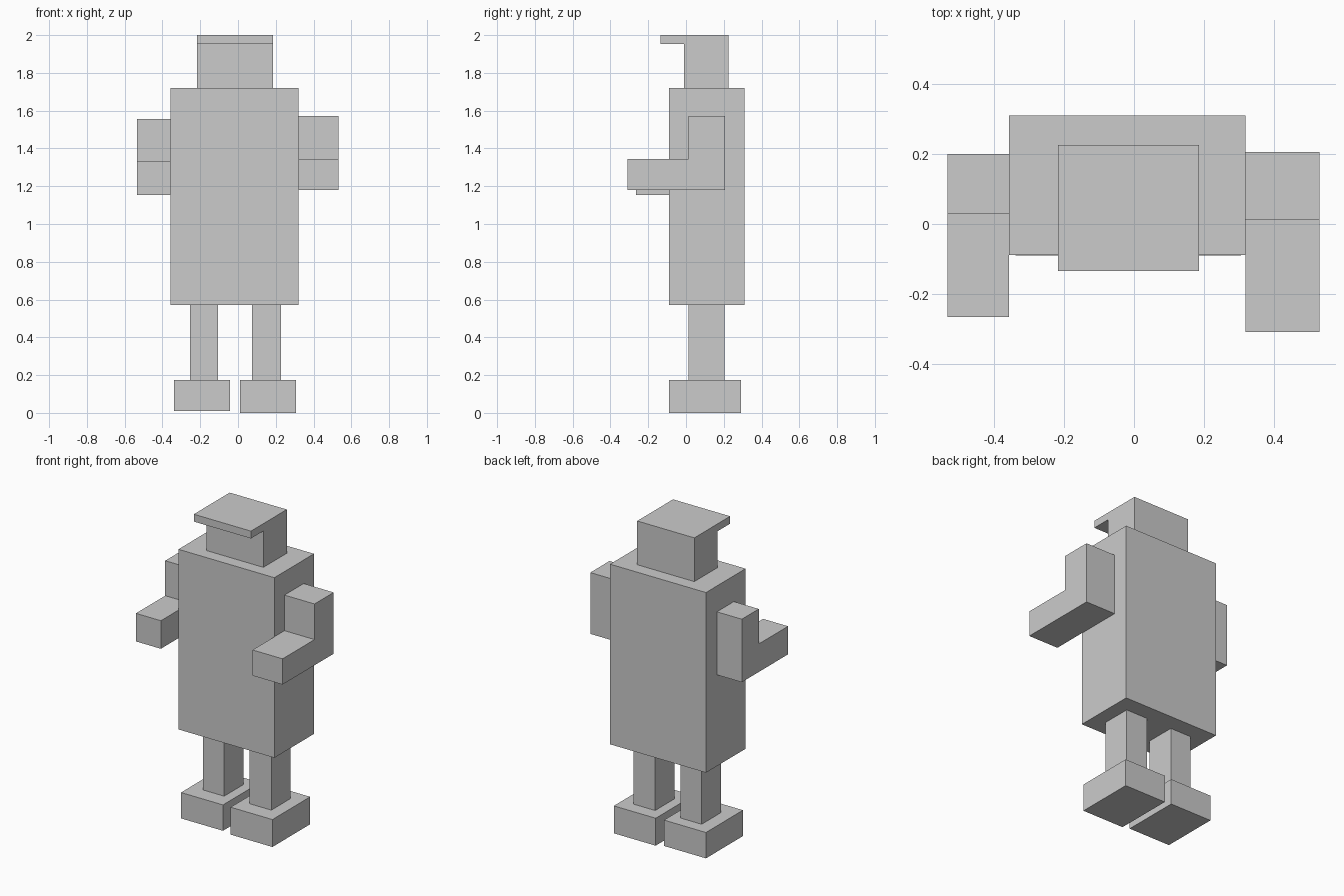
import bpy
import bmesh

if "Cube" in bpy.data.objects:
    bpy.data.objects.remove(bpy.data.objects["Cube"])


def extrude_profile(name, x0, x1, profile):
    """Side profile of (y, z) points extruded from x0 to x1."""
    bm = bmesh.new()
    face = bm.faces.new([bm.verts.new((x0, y, z)) for y, z in profile])
    ext = bmesh.ops.extrude_face_region(bm, geom=[face])
    moved = [g for g in ext["geom"] if isinstance(g, bmesh.types.BMVert)]
    bmesh.ops.translate(bm, verts=moved, vec=(x1 - x0, 0, 0))
    bmesh.ops.recalc_face_normals(bm, faces=bm.faces)
    mesh = bpy.data.meshes.new(name)
    bm.to_mesh(mesh)
    bm.free()
    obj = bpy.data.objects.new(name, mesh)
    bpy.context.collection.objects.link(obj)
    return obj


def box(name, x, y, z):
    return extrude_profile(name, *x, [(y[0], z[0]), (y[1], z[0]), (y[1], z[1]), (y[0], z[1])])


def arm(name, x, front, elbow, back, bottom, crook, top):
    """Bent arm: upright upper arm with a forearm reaching forward."""
    return extrude_profile(name, *x, [(front, bottom), (back, bottom), (back, top),
                                      (elbow, top), (elbow, crook), (front, crook)])


# Torso
box("torso", (-0.358, 0.319), (-0.089, 0.31), (0.572, 1.721))

# Head with a flat brim overhanging the face
extrude_profile("head_with_brim", -0.217, 0.186,
                [(-0.01, 1.721), (0.226, 1.721), (0.226, 2.0),
                 (-0.135, 2.0), (-0.135, 1.953), (-0.01, 1.953)])

# Arms, slightly different on each side
arm("left_arm", (-0.534, -0.358), -0.266, 0.029, 0.2, 1.154, 1.333, 1.556)
arm("right_arm", (0.319, 0.531), -0.309, 0.013, 0.206, 1.18, 1.344, 1.571)

# Legs and feet
for side, leg_x, foot_x, foot_back, sole in (
        ("left", (-0.254, -0.106), (-0.339, -0.043), 0.283, 0.01),
        ("right", (0.074, 0.227), (0.011, 0.306), 0.29, 0.0)):
    box(side + "_leg", leg_x, (0.012, 0.205), (0.175, 0.572))
    box(side + "_foot", foot_x, (-0.09, foot_back), (sole, 0.175))
